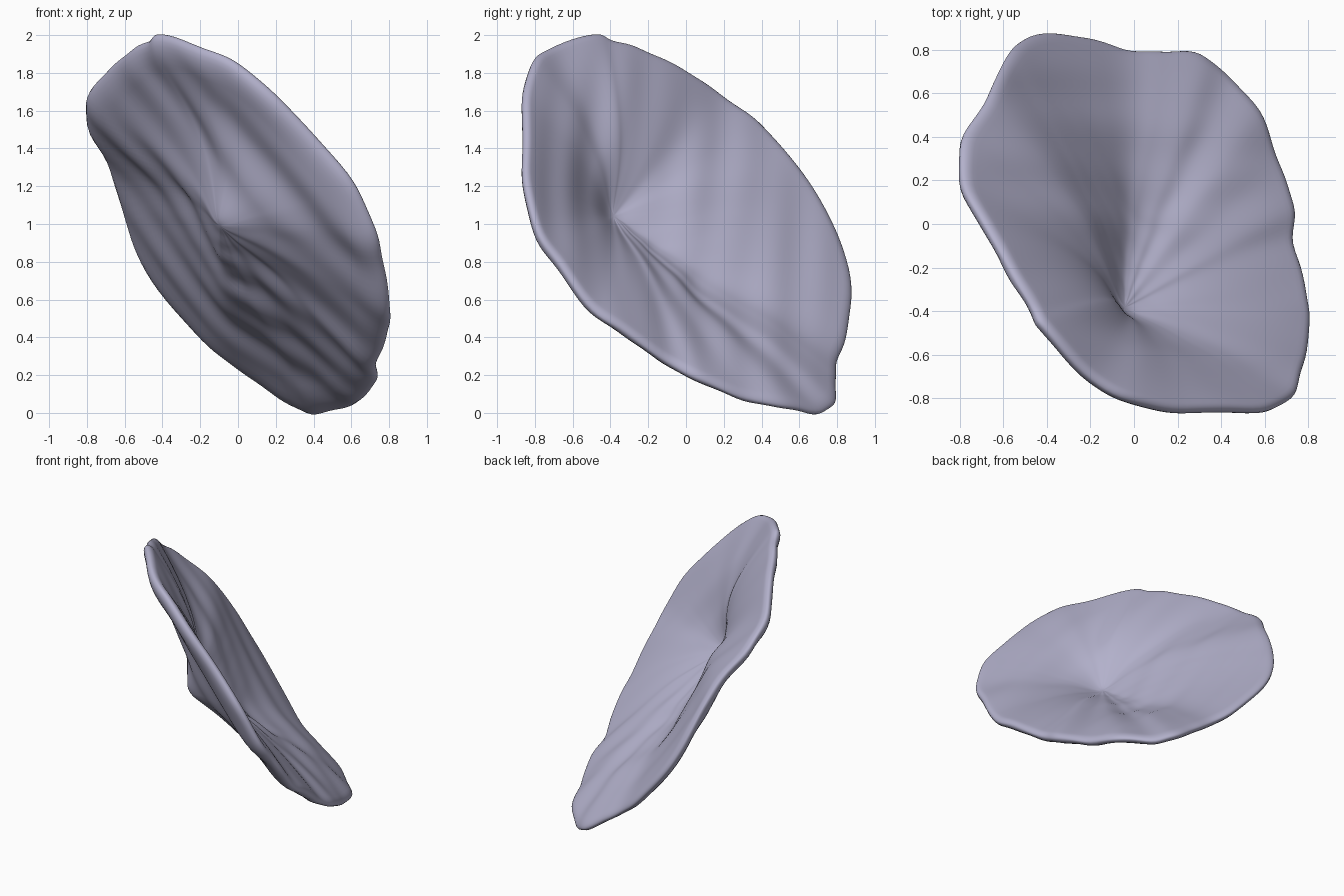
import bpy
import bmesh
import math
from mathutils import Vector

STEPS = 6            # subdivisions between neighbouring rim points
RINGS = 40           # rings on each side of the shell
LIP_STEPS = 6        # rings around each half of the lip
# Per side: thickness from the middle sheet, and width of the rounding at the rim
INSIDE = (.03, .05)
OUTSIDE = (-.06, .14)

# Wavy rim, one closed loop
RIM = [Vector(p) for p in (
    (-.4, -.5, 2), (-.2, -.72, 1.93), (0, -.82, 1.84), (.2, -.86, 1.67),
    (.4, -.86, 1.46), (.6, -.86, 1.22), (.72, -.8, .97), (.77, -.67, .77),
    (.8, -.5, .54), (.79, -.32, .42), (.73, -.1, .26), (.73, .08, .17),
    (.66, .28, .08), (.57, .52, .03), (.42, .68, 0), (.3, .78, .04),
    (.12, .79, .16), (-.05, .8, .28), (-.25, .86, .46), (-.48, .86, .76),
    (-.59, .76, 1.02), (-.67, .59, 1.3), (-.79, .38, 1.53), (-.79, .18, 1.68),
    (-.68, -.03, 1.82), (-.56, -.24, 1.92), (-.47, -.4, 1.97))]

NORMAL = Vector((1.04, .97, 1)).normalized()
UPHILL = Vector((-.41, -.41, .82))
HOLLOW = Vector((.1, -.25, 1.18))

# Curved valley running down from the hollow: position and depth
VALLEY = [(HOLLOW, .265), (Vector((.13, .1, .78)), .18), (Vector((.19, .16, .66)), .14),
          (Vector((.36, .17, .47)), .07), (Vector((.53, .17, .28)), .02)]


def smooth_loop(points, steps):
    """Closed Catmull-Rom curve through the points."""
    result = []
    count = len(points)
    for i in range(count):
        a, b, c, d = (points[(i + k) % count] for k in (-1, 0, 1, 2))
        for s in range(steps):
            t = s / steps
            result.append(0.5 * (2 * b + (c - a) * t
                                 + (2 * a - 5 * b + 4 * c - d) * t ** 2
                                 + (3 * b - a - 3 * c + d) * t ** 3))
    return result


def valley_samples(per_leg=4):
    samples = [VALLEY[-1]]
    for (p, d), (q, e) in zip(VALLEY, VALLEY[1:]):
        for k in range(per_leg):
            f = k / per_leg
            samples.append((p.lerp(q, f), d + (e - d) * f))
    return samples


SAMPLES = valley_samples()


def sink_depth(point, t):
    """How far the sheet drops below the rim plane."""
    total = 0
    for centre, depth in SAMPLES:
        offset = point - centre
        reach = math.hypot(offset.length, .07) - .07
        climb = max(offset.dot(UPHILL), 0) / (offset.length + .01)
        total += (depth * math.exp(-reach / (.36 - .11 * climb))) ** 8
    return total ** .125 * (1 - t ** 4)


def shell_point(edge, t, lift):
    """Point at fraction t from hollow to rim, lifted off the middle sheet."""
    flat = HOLLOW.lerp(edge, t)
    # Long shallow folds, stronger on the outside
    fold = .007 * math.sin(30 * flat.y + 2 * flat.x) + .007 * math.sin(17 * flat.y - 3 * flat.x)
    fold *= min(1, 3 * t) * (1 - .6 * t ** 6) * (.5 if lift > 0 else 1)
    return flat + NORMAL * (lift - sink_depth(flat, t) + fold)


def half_section(thick, lip):
    """Rings of one side, from the hollow out to the rim."""
    half = [((1 - lip) * (r + 1) / RINGS, thick) for r in range(RINGS)]
    for k in range(1, LIP_STEPS):
        angle = math.pi / 2 * k / LIP_STEPS
        half.append((1 - lip + lip * math.sin(angle), thick * math.cos(angle)))
    return half


def make_material(name, colour):
    mat = bpy.data.materials.new(name)
    mat.use_nodes = True
    mat.diffuse_color = colour
    shader = next(n for n in mat.node_tree.nodes if n.type == 'BSDF_PRINCIPLED')
    shader.inputs['Base Color'].default_value = colour
    return mat


def build_shell():
    # Small ripples along the rim
    loop = [HOLLOW.lerp(p, 1 + .004 * math.sin(.8 * i) * math.sin(.13 * i))
            for i, p in enumerate(smooth_loop(RIM, STEPS))]
    # Section from the hollow, around the lip and back on the outside
    section = half_section(*INSIDE) + [(1, 0)] + half_section(*OUTSIDE)[::-1]

    bm = bmesh.new()
    inner_tip, outer_tip = (bm.verts.new(shell_point(loop[0], 0, side[0]))
                            for side in (INSIDE, OUTSIDE))
    rings = [[bm.verts.new(shell_point(p, t, lift)) for p in loop] for t, lift in section]
    count = len(loop)
    for i in range(count):
        j = (i + 1) % count
        bm.faces.new((inner_tip, rings[0][i], rings[0][j]))
        bm.faces.new((outer_tip, rings[-1][j], rings[-1][i]))
        for near, far in zip(rings, rings[1:]):
            bm.faces.new((near[i], far[i], far[j], near[j]))
    bmesh.ops.recalc_face_normals(bm, faces=bm.faces)
    mesh = bpy.data.meshes.new("dished_shell")
    bm.to_mesh(mesh)
    bm.free()
    return bpy.data.objects.new("dished_shell", mesh)


default_cube = bpy.data.objects.get("Cube")
if default_cube:
    bpy.data.objects.remove(default_cube, do_unlink=True)

# Thick shell with a rounded lip
shell = build_shell()
bpy.context.collection.objects.link(shell)
shell.data.materials.append(make_material("pale_lavender_grey", (.45, .44, .60, 1)))
for face in shell.data.polygons:
    face.use_smooth = True
